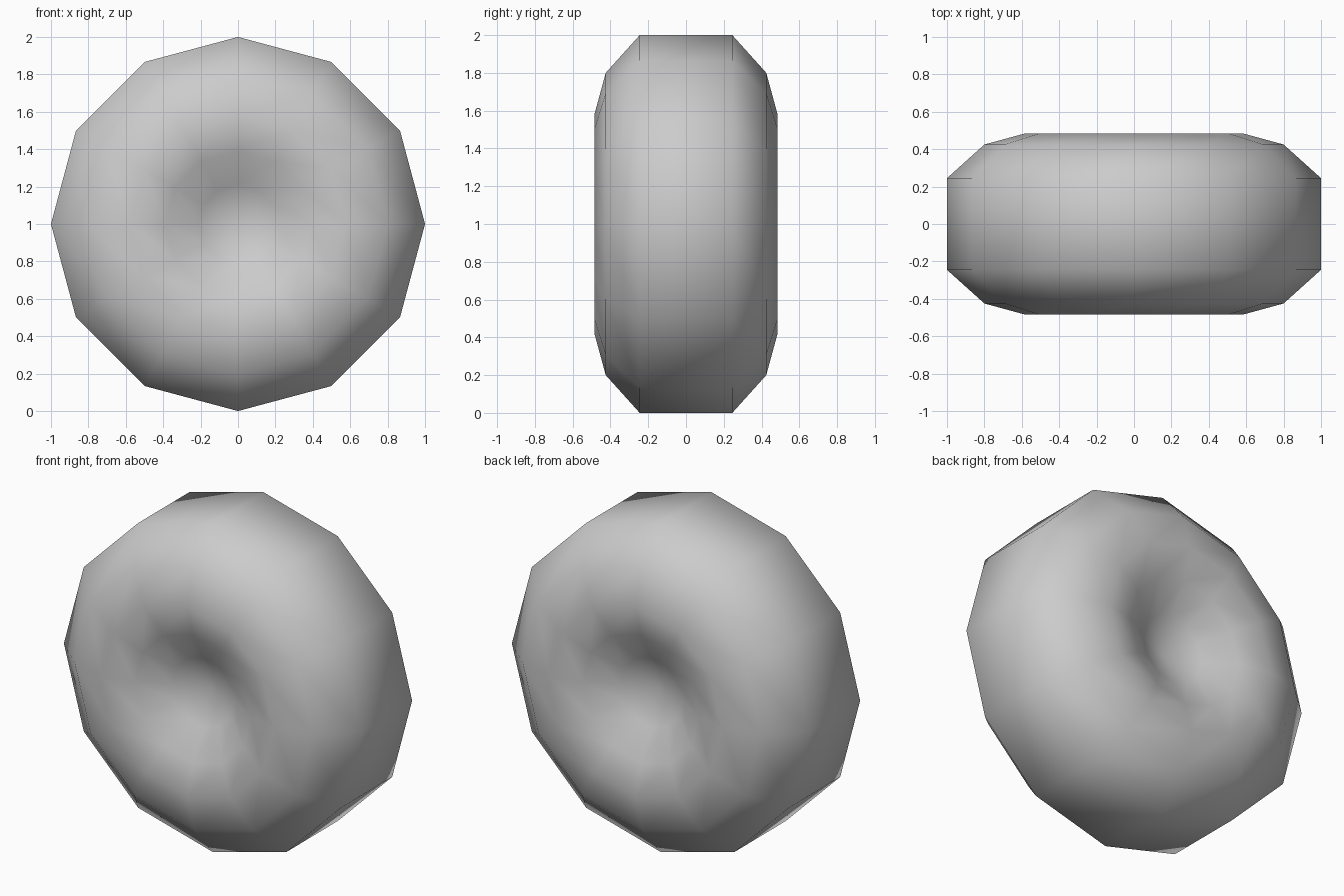
import bpy, bmesh
from math import sin, cos, pi

if "Cube" in bpy.data.objects:
    bpy.data.objects.remove(bpy.data.objects["Cube"])

SIDES = 12
# Half profile (radius, depth) from the rim to the dimple
half = [(1.0, 0.245), (0.8, 0.425), (0.58, 0.485), (0.39, 0.435), (0.21, 0.33)]
DIMPLE = 0.25
profile = [(r, -y) for r, y in reversed(half)] + half

bm = bmesh.new()
# Rings lathed around the y axis
rings = [[bm.verts.new((r * sin(2 * pi * i / SIDES), y, 1 + r * cos(2 * pi * i / SIDES)))
          for i in range(SIDES)] for r, y in profile]
for a, b in zip(rings, rings[1:]):
    for i in range(SIDES):
        j = (i + 1) % SIDES
        bm.faces.new((a[i], a[j], b[j], b[i]))

# Dimple centres on the front and back
for ring, y in ((rings[0], -DIMPLE), (rings[-1], DIMPLE)):
    centre = bm.verts.new((0, y, 1))
    for i in range(SIDES):
        bm.faces.new((ring[i], ring[(i + 1) % SIDES], centre))

bmesh.ops.recalc_face_normals(bm, faces=bm.faces)
for f in bm.faces:
    f.smooth = True

mesh = bpy.data.meshes.new("dimpled_wheel")
bm.to_mesh(mesh)
bm.free()
wheel = bpy.data.objects.new("dimpled_wheel", mesh)
bpy.context.collection.objects.link(wheel)
